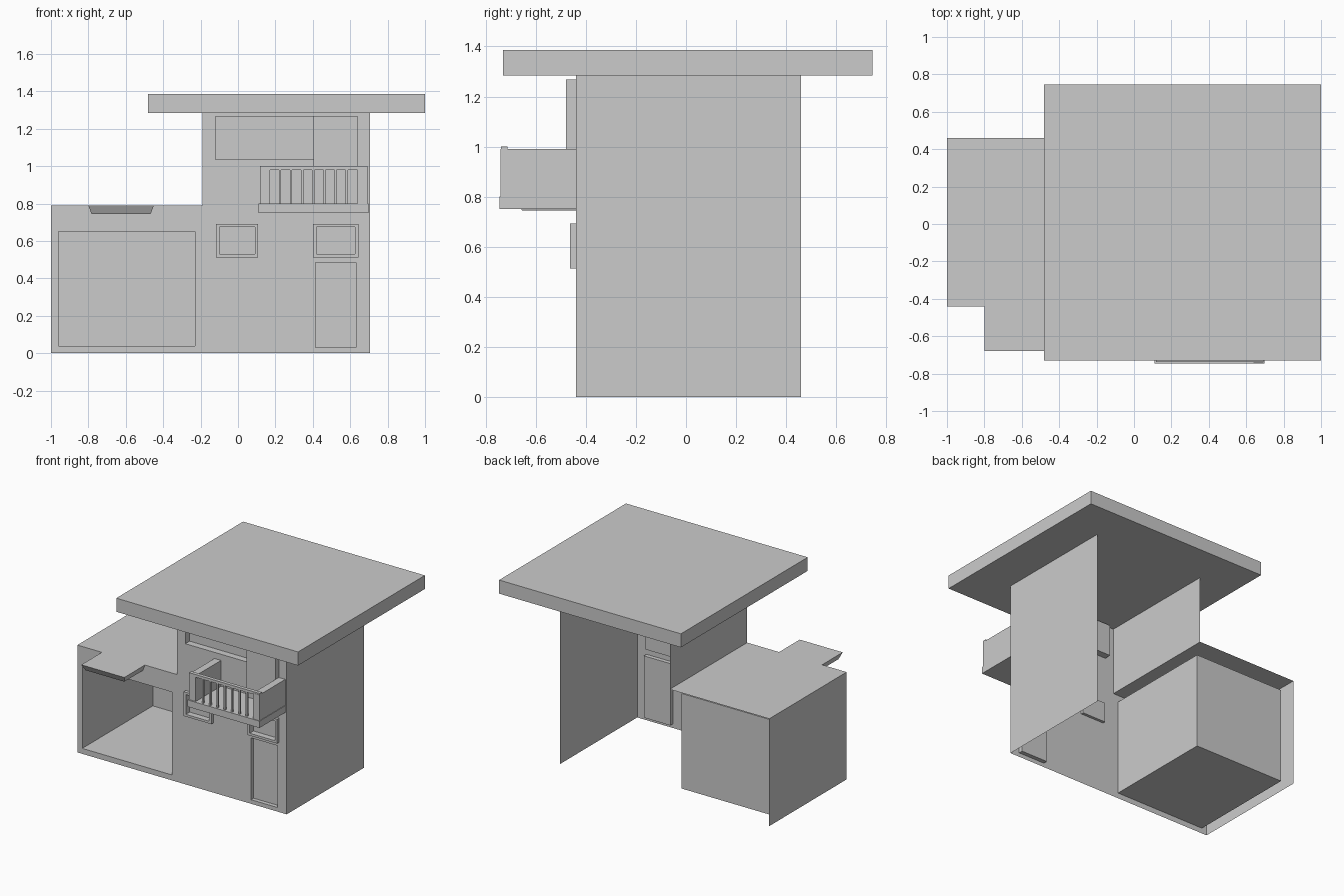
import bpy, bmesh
from mathutils import Vector

if "Cube" in bpy.data.objects:
    bpy.data.objects.remove(bpy.data.objects["Cube"])

FRONT, BACK = -0.44, 0.46


def finish(name, bm):
    bmesh.ops.remove_doubles(bm, verts=bm.verts, dist=0.0001)
    mesh = bpy.data.meshes.new(name)
    bm.to_mesh(mesh)
    bm.free()
    obj = bpy.data.objects.new(name, mesh)
    bpy.context.collection.objects.link(obj)
    return obj


def quad(bm, points, facing):
    f = bm.faces.new([bm.verts.new(p) for p in points])
    f.normal_update()
    if f.normal.dot(Vector(facing)) < 0:
        f.normal_flip()


def sheet(name, points, facing):
    bm = bmesh.new()
    quad(bm, points, facing)
    return finish(name, bm)


def box(name, x0, x1, y0, y1, z0, z1):
    bm = bmesh.new()
    bmesh.ops.create_cube(bm, size=1)
    for v in bm.verts:
        v.co = ((x0 + x1) / 2 + v.co.x * (x1 - x0),
                (y0 + y1) / 2 + v.co.y * (y1 - y0),
                (z0 + z1) / 2 + v.co.z * (z1 - z0))
    return finish(name, bm)


def recess(name, x0, x1, z0, z1, y0, y1):
    """Open-fronted box whose faces look into the opening."""
    bm = bmesh.new()
    quad(bm, [(x0, y1, z0), (x1, y1, z0), (x1, y1, z1), (x0, y1, z1)], (0, -1, 0))
    for x, d in ((x0, 1), (x1, -1)):
        quad(bm, [(x, y0, z0), (x, y1, z0), (x, y1, z1), (x, y0, z1)], (d, 0, 0))
    for z, d in ((z0, 1), (z1, -1)):
        quad(bm, [(x0, y0, z), (x1, y0, z), (x1, y1, z), (x0, y1, z)], (0, 0, d))
    return finish(name, bm)


# Front wall: a thin facade with openings left out
garage = (-0.96, -0.23, 0.04, 0.65)
door = (0.415, 0.63, 0.03, 0.485)
upper_window = (-0.12, 0.405, 1.035, 1.265)
small_windows = [(-0.10, 0.09, 0.53, 0.675), (0.42, 0.625, 0.53, 0.675)]
void = (-1.0, -0.19, 0.79, 1.285)
holes = [garage, door, upper_window, void] + small_windows
xs = sorted({-1.0, 0.705} | {x for h in holes for x in h[:2]})
zs = sorted({0.0, 1.285} | {z for h in holes for z in h[2:]})
bm = bmesh.new()
for x0, x1 in zip(xs, xs[1:]):
    for z0, z1 in zip(zs, zs[1:]):
        cx, cz = (x0 + x1) / 2, (z0 + z1) / 2
        if not any(h[0] < cx < h[1] and h[2] < cz < h[3] for h in holes):
            quad(bm, [(x0, FRONT, z0), (x1, FRONT, z0),
                      (x1, FRONT, z1), (x0, FRONT, z1)], (0, -1, 0))
finish("front_wall", bm)


# Side walls (the back is open) and flat garage roof
def side_wall(name, x, z0, z1, d):
    sheet(name, [(x, FRONT, z0), (x, BACK, z0), (x, BACK, z1), (x, FRONT, z1)], (d, 0, 0))


side_wall("right_wall", 0.705, 0, 1.285, 1)
side_wall("upper_left_wall", -0.19, 0.79, 1.285, -1)
side_wall("garage_left_wall", -1.0, 0, 0.79, -1)
sheet("garage_roof", [(-1, FRONT, 0.79), (-0.19, FRONT, 0.79),
                      (-0.19, BACK, 0.79), (-1, BACK, 0.79)], (0, 0, 1))

# Recessed openings
recess("garage_interior", -0.96, -0.23, 0.04, 0.74, FRONT, 0.38)
recess("front_door", *door, FRONT, FRONT + 0.03)
recess("upper_window", *upper_window, FRONT, FRONT + 0.05)

# Small windows with frames standing proud of the wall
for i, (x0, x1, z0, z1) in enumerate(small_windows):
    recess(f"window_pane_{i}", x0, x1, z0, z1, FRONT - 0.024, FRONT + 0.02)
    ox0, ox1, oz0, oz1 = x0 - 0.018, x1 + 0.018, z0 - 0.017, z1 + 0.017
    y = FRONT - 0.024
    box(f"frame_bottom_{i}", ox0, ox1, y, FRONT, oz0, z0)
    box(f"frame_top_{i}", ox0, ox1, y, FRONT, z1, oz1)
    box(f"frame_left_{i}", ox0, x0, y, FRONT, z0, z1)
    box(f"frame_right_{i}", x1, ox1, y, FRONT, z0, z1)

# Main roof slab
box("main_roof", -0.48, 1.0, -0.73, 0.745, 1.285, 1.385)

# Canopy above the garage, tapering towards its underside
canopy = box("garage_canopy", -0.80, -0.45, -0.68, FRONT, 0.745, 0.79)
for v in canopy.data.vertices:
    if v.co.z < 0.76:
        v.co.x += 0.017 if v.co.x < -0.6 else -0.017
        if v.co.y < -0.5:
            v.co.y += 0.025

# Balcony slab, door, side panels, bars and rail
box("balcony_slab", 0.11, 0.697, -0.745, FRONT, 0.75, 0.80)
box("balcony_door", 0.405, 0.64, -0.48, FRONT, 0.80, 1.268)
box("balcony_left_panel", 0.117, 0.17, -0.735, FRONT, 0.80, 0.99)
box("balcony_right_panel", 0.64, 0.693, -0.74, FRONT, 0.80, 0.99)
for i in range(7):
    x = 0.224 + i * 0.0595
    box(f"balcony_bar_{i}", x - 0.006, x + 0.006, -0.732, -0.718, 0.80, 0.985)
box("balcony_rail", 0.117, 0.693, -0.738, -0.712, 0.98, 1.0)
